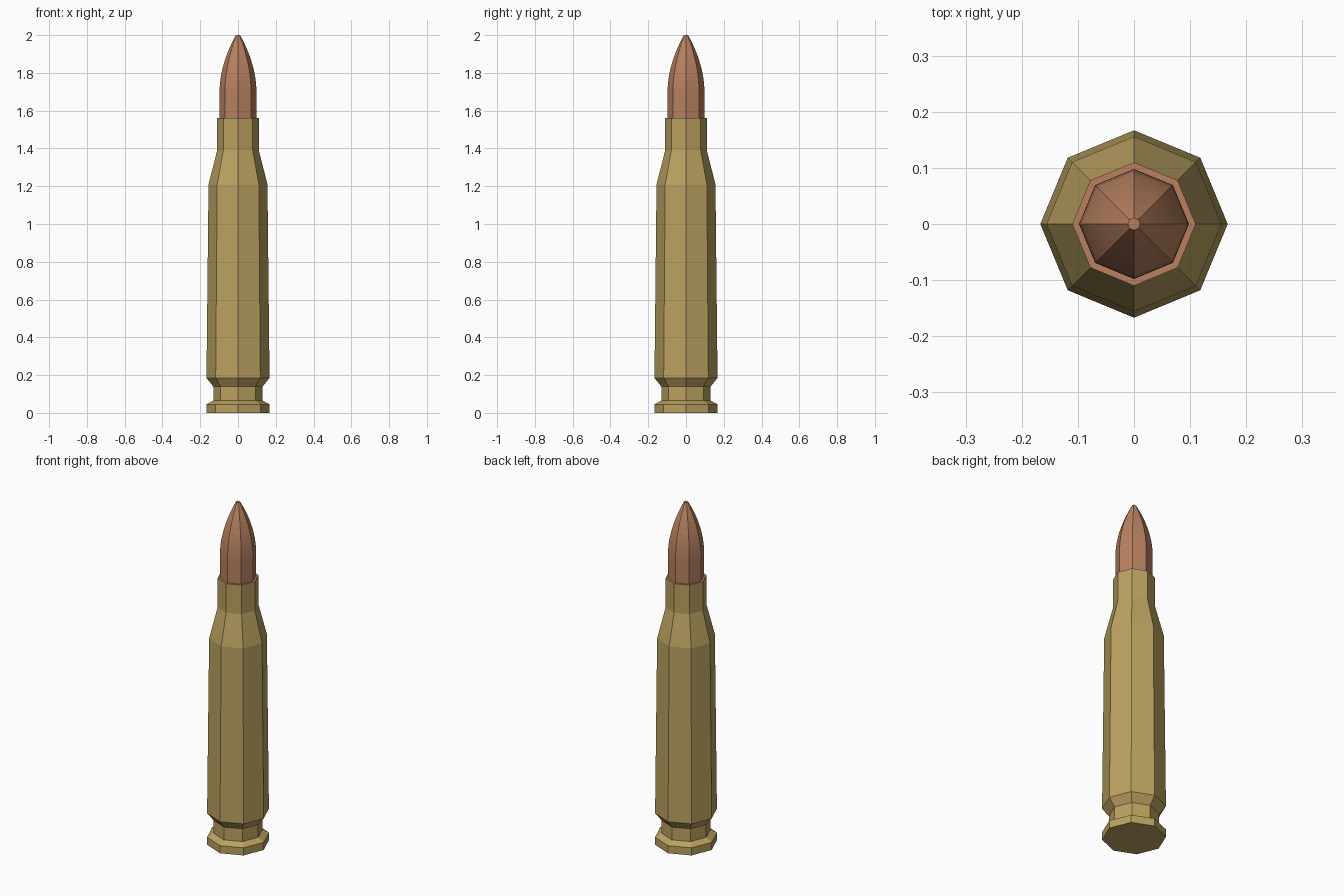
import bpy, bmesh
from math import cos, sin, pi

if "Cube" in bpy.data.objects:
    bpy.data.objects.remove(bpy.data.objects["Cube"])

SIDES = 8


def material(name, color):
    m = bpy.data.materials.new(name)
    m.diffuse_color = color
    m.use_nodes = True
    m.node_tree.nodes["Principled BSDF"].inputs["Base Color"].default_value = m.diffuse_color
    return m


def lathe(name, profile, mat, cap_bottom=False, cap_top=False):
    """Revolve (radius, z) points into an eight-sided flat-shaded body."""
    bm = bmesh.new()
    rings = [[bm.verts.new((r * cos(2 * pi * i / SIDES), r * sin(2 * pi * i / SIDES), z))
              for i in range(SIDES)] for r, z in profile]
    for a, b in zip(rings, rings[1:]):
        for i in range(SIDES):
            j = (i + 1) % SIDES
            bm.faces.new((a[i], a[j], b[j], b[i]))
    if cap_bottom:
        bm.faces.new(rings[0][::-1])
    if cap_top:
        bm.faces.new(rings[-1])
    mesh = bpy.data.meshes.new(name)
    bm.to_mesh(mesh)
    bm.free()
    mesh.materials.append(mat)
    obj = bpy.data.objects.new(name, mesh)
    bpy.context.collection.objects.link(obj)
    return obj


brass = material("brass", (0.50, 0.36, 0.12, 1))
copper = material("copper", (0.48, 0.22, 0.12, 1))

# Case: rim, extractor groove, tapered body, shoulder and neck
lathe("case", [(0.167, 0), (0.167, 0.045), (0.131, 0.065), (0.131, 0.14),
               (0.167, 0.185), (0.156, 1.21), (0.11, 1.39), (0.11, 1.56)],
      brass, cap_bottom=True)

# Bullet: mouth ring, straight shank and curved nose with a tiny flat tip
STEPS = 10
nose = [(0.098 - 0.087 * (k / STEPS) ** 2, 1.69 + 0.31 * k / STEPS)
        for k in range(STEPS + 1)]
lathe("bullet", [(0.11, 1.56), (0.098, 1.56)] + nose, copper, cap_top=True)
